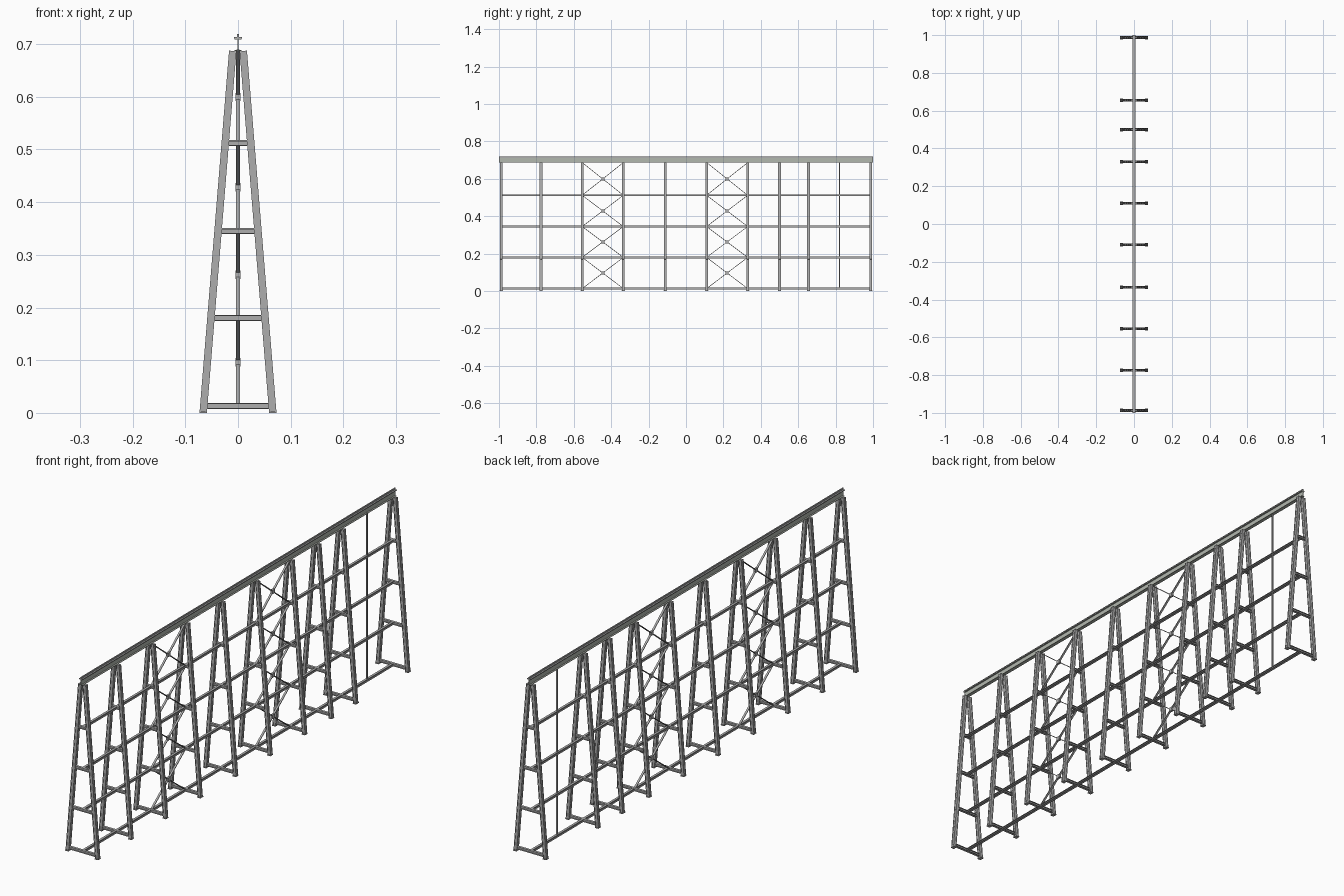
import bpy, bmesh
from mathutils import Vector, Matrix

if "Cube" in bpy.data.objects:
    bpy.data.objects.remove(bpy.data.objects["Cube"])


def material(name, rgb):
    m = bpy.data.materials.new(name)
    m.use_nodes = True
    m.diffuse_color = (*rgb, 1)
    m.node_tree.nodes["Principled BSDF"].inputs["Base Color"].default_value = (*rgb, 1)
    return m


STEEL = material("grey steel", (0.42, 0.42, 0.42))
PALE = material("pale girder steel", (0.45, 0.48, 0.43))


def bar(bm, a, b, across, width, depth, dx=0.0, dy=0.0):
    """Box running from a to b; width lies along across, depth along the third axis."""
    a, b = Vector(a), Vector(b)
    z = (b - a).normalized()
    y = z.cross(Vector(across)).normalized()
    x = y.cross(z)
    rot = Matrix((x, y, z)).transposed().to_4x4()
    place = Matrix.Translation((a + b) / 2 + x * dx + y * dy) @ rot
    size = Matrix.Diagonal((width, depth, (b - a).length, 1))
    bmesh.ops.create_cube(bm, size=1, matrix=place @ size)


def i_beam(bm, a, b, across, height, width, t=0.002):
    """I-section: the two flanges are spaced along across."""
    bar(bm, a, b, across, height - 2 * t, t)
    for s in (-1, 1):
        bar(bm, a, b, across, t, width, dx=s * (height - t) / 2)


def laced_leg(bm, a, b, size, count):
    """Box column with corner bars and battens standing proud of the core."""
    a, b = Vector(a), Vector(b)
    bar(bm, a, b, X, size - 0.003, size - 0.003)
    off = size / 2 - 0.0015
    for sx in (-1, 1):
        for sy in (-1, 1):
            bar(bm, a, b, X, 0.003, 0.003, sx * off, sy * off)
    for i in range(count):
        mid = a.lerp(b, (i + 0.5) / count)
        half = (b - a).normalized() * 0.003
        bar(bm, mid - half, mid + half, X, size - 0.001, size - 0.004)


def finish(bm, name, mat):
    me = bpy.data.meshes.new(name)
    bm.to_mesh(me)
    bm.free()
    me.materials.append(mat)
    ob = bpy.data.objects.new(name, me)
    bpy.context.collection.objects.link(ob)


X, Z = (1, 0, 0), (0, 0, 1)
FRAMES = [-0.987, -0.775, -0.555, -0.335, -0.11, 0.11, 0.33, 0.5, 0.655, 0.987]
LEVELS = [0.013, 0.18, 0.345, 0.512]
TOP, FOOT_X, HEAD_X = 0.687, 0.066, 0.010


def leg_x(z):
    return FOOT_X + (HEAD_X - FOOT_X) * z / TOP


# Tapered trestle frames: two leaning legs, foot plates and cross struts
for n, y in enumerate(FRAMES, 1):
    bm = bmesh.new()
    for s in (-1, 1):
        laced_leg(bm, (s * FOOT_X, y, 0.001), (s * HEAD_X, y, TOP), 0.014, 26)
        bar(bm, (s * FOOT_X, y, 0), (s * FOOT_X, y, 0.003), X, 0.015, 0.018)
    for z in LEVELS:
        i_beam(bm, (-leg_x(z), y, z), (leg_x(z), y, z), Z, 0.011, 0.010)
    finish(bm, f"trestle_frame_{n}", STEEL)

# Long horizontal ties through all frames
for n, z in enumerate(LEVELS, 1):
    bm = bmesh.new()
    i_beam(bm, (0, FRAMES[0], z), (0, FRAMES[-1], z), Z, 0.010, 0.010)
    finish(bm, f"long_tie_{n}", STEEL)

# Crossed bracing with a small plate at each crossing
for n, i in enumerate((2, 5), 1):
    bm = bmesh.new()
    y0, y1 = FRAMES[i], FRAMES[i + 1]
    yc = (y0 + y1) / 2
    for lo, hi in zip(LEVELS, LEVELS[1:] + [TOP]):
        bar(bm, (0, y0, lo), (0, y1, hi), X, 0.008, 0.003)
        bar(bm, (0, y0, hi), (0, y1, lo), X, 0.008, 0.003)
        mid = (lo + hi) / 2
        bar(bm, (0, yc, mid - 0.008), (0, yc, mid + 0.008), X, 0.009, 0.016)
    finish(bm, f"cross_bracing_{n}", STEEL)

# Slender hanger rod in the widest bay
bm = bmesh.new()
bar(bm, (0, 0.82, LEVELS[0]), (0, 0.82, 0.69), X, 0.005, 0.005)
finish(bm, "hanger_rod", STEEL)

# Top girder and the rail lying on it
bm = bmesh.new()
i_beam(bm, (0, -1, 0.699), (0, 1, 0.699), Z, 0.024, 0.014)
finish(bm, "top_girder", PALE)
bm = bmesh.new()
bar(bm, (0, -1, 0.712), (0, 1, 0.712), X, 0.016, 0.003)
bar(bm, (0, -1, 0.7165), (0, 1, 0.7165), X, 0.004, 0.006)
finish(bm, "top_rail", STEEL)
